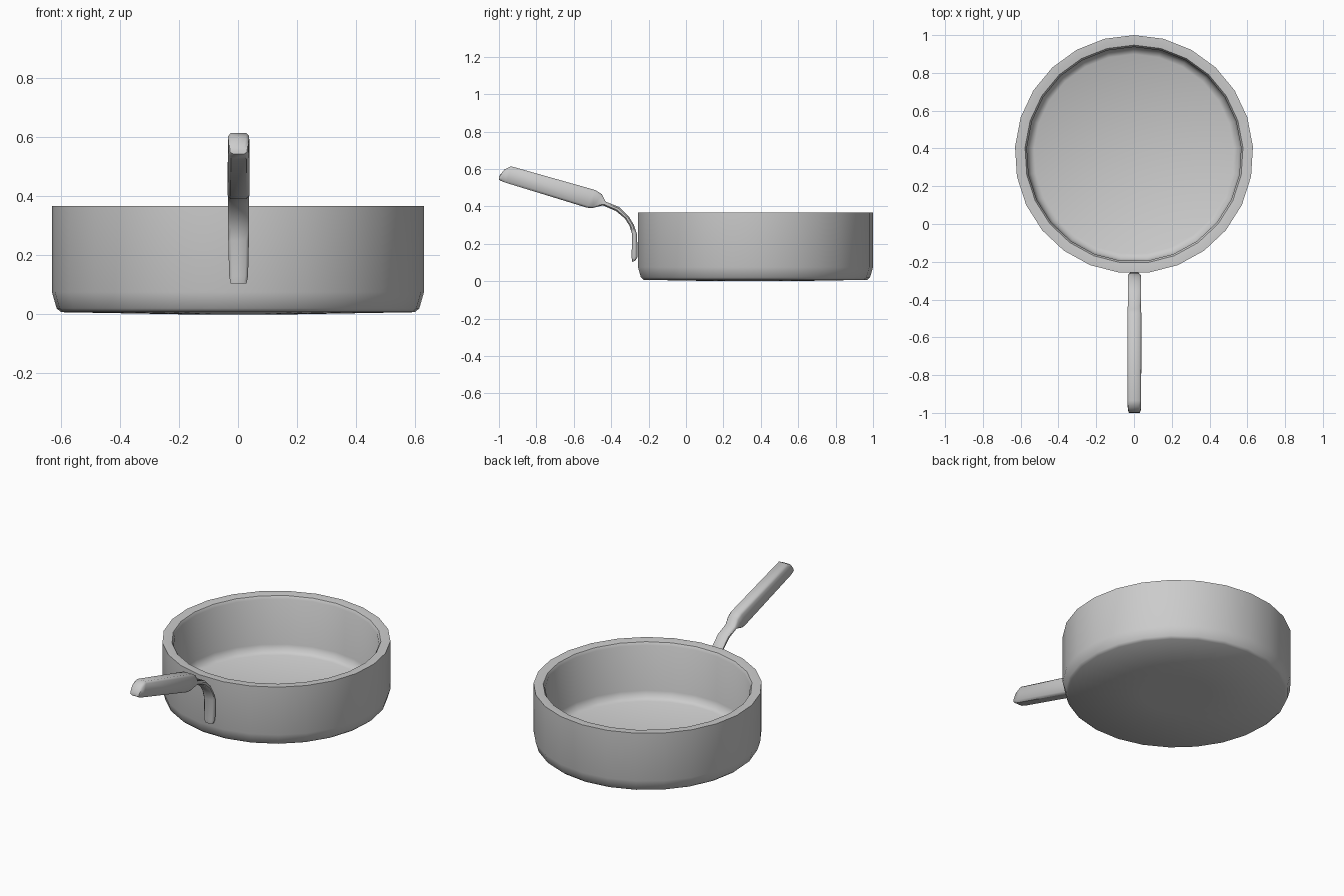
import bpy, bmesh, math
from mathutils import Vector

cube = bpy.data.objects.get("Cube")
if cube:
    bpy.data.objects.remove(cube)

metal = bpy.data.materials.new("grey metal")
metal.use_nodes = True
GREY = (0.6, 0.6, 0.6, 1)
metal.diffuse_color = GREY
metal.node_tree.nodes["Principled BSDF"].inputs["Base Color"].default_value = GREY


def finish(name, bm, angle):
    """Turn the bmesh into a smooth-shaded object."""
    bmesh.ops.recalc_face_normals(bm, faces=bm.faces)
    mesh = bpy.data.meshes.new(name)
    bm.to_mesh(mesh)
    bm.free()
    mesh.materials.append(metal)
    obj = bpy.data.objects.new(name, mesh)
    bpy.context.collection.objects.link(obj)
    bpy.ops.object.select_all(action="DESELECT")
    obj.select_set(True)
    bpy.context.view_layer.objects.active = obj
    bpy.ops.object.shade_smooth_by_angle(angle=math.radians(angle))


def bridge(bm, a, b):
    n = len(a)
    for i in range(n):
        j = (i + 1) % n
        bm.faces.new((a[i], a[j], b[j], b[i]))


# Pan body: closed wall profile spun around its axis
SIDES, CENTRE_Y = 25, 0.369
profile = [(0.2, 0.0), (0.6, 0.007), (0.615, 0.02), (0.631, 0.075),
           (0.631, 0.366), (0.61, 0.366), (0.578, 0.362), (0.568, 0.345),
           (0.568, 0.07), (0.555, 0.035), (0.53, 0.022)]
bm = bmesh.new()
rings = []
for r, z in profile:
    ring = []
    for i in range(SIDES):
        a = math.tau * i / SIDES
        ring.append(bm.verts.new((r * math.sin(a), CENTRE_Y + r * math.cos(a), z)))
    rings.append(ring)
for a, b in zip(rings, rings[1:]):
    bridge(bm, a, b)
bm.faces.new(rings[0])
bm.faces.new(rings[-1])
finish("pan_body", bm, 50)

# Handle: chamfered sections (under y, z, upper y, z, half width) from strap foot to grip tip
sections = [(-0.288, 0.103, -0.272, 0.108, 0.027), (-0.291, 0.13, -0.258, 0.13, 0.032),
            (-0.288, 0.25, -0.262, 0.25, 0.035), (-0.302, 0.295, -0.278, 0.3, 0.035),
            (-0.327, 0.335, -0.305, 0.345, 0.035), (-0.375, 0.375, -0.355, 0.395, 0.035),
            (-0.445, 0.405, -0.43, 0.425, 0.035), (-0.505, 0.39, -0.45, 0.465, 0.036),
            (-0.53, 0.393, -0.485, 0.487, 0.037), (-0.96, 0.525, -0.935, 0.614, 0.036),
            (-0.99, 0.536, -0.97, 0.598, 0.034), (-1.0, 0.543, -0.998, 0.563, 0.029)]
bm = bmesh.new()
rings = []
for y0, z0, y1, z1, w in sections:
    low, high = Vector((0, y0, z0)), Vector((0, y1, z1))
    c = min(0.012 / (high - low).length, 0.3)
    inner = w - 0.01
    outline = [(-inner, 0), (inner, 0), (w, c), (w, 1 - c),
               (inner, 1), (-inner, 1), (-w, 1 - c), (-w, c)]
    rings.append([bm.verts.new(low.lerp(high, t) + Vector((x + 0.002, 0, 0)))
                  for x, t in outline])
for a, b in zip(rings, rings[1:]):
    bridge(bm, a, b)
bm.faces.new(rings[0])
bm.faces.new(rings[-1])
finish("handle", bm, 50)
